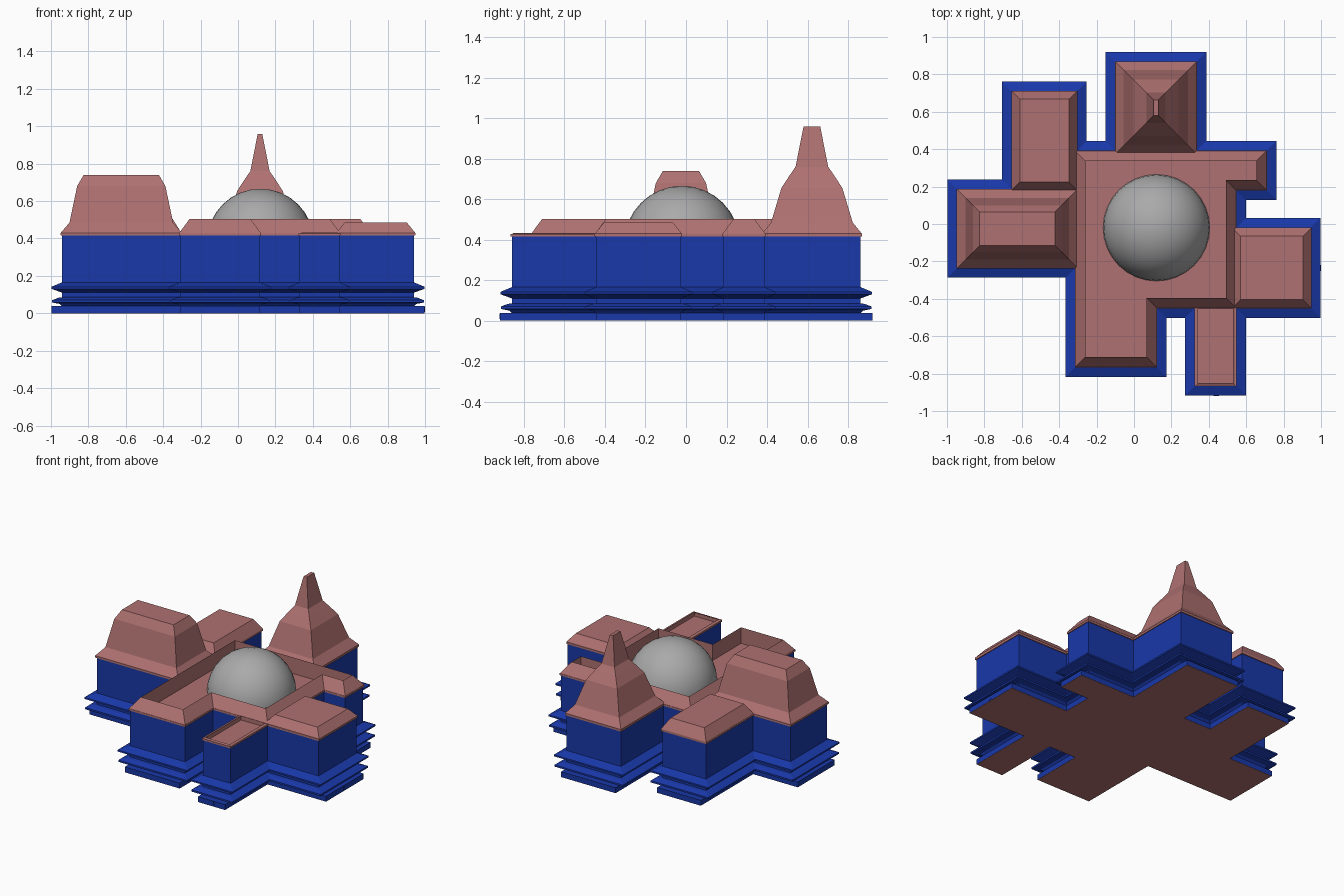
import bpy, bmesh
from mathutils import Vector

if "Cube" in bpy.data.objects:
    bpy.data.objects.remove(bpy.data.objects["Cube"])


def material(name, rgb):
    m = bpy.data.materials.new(name)
    m.diffuse_color = (*rgb, 1)
    m.use_nodes = True
    m.node_tree.nodes["Principled BSDF"].inputs["Base Color"].default_value = m.diffuse_color
    return m


BLUE = material("blue_wall", (0.0097, 0.04, 0.4))
BROWN = material("brown_roof", (0.43, 0.165, 0.165))
GREY = material("grey_dome", (0.4, 0.4, 0.4))


def offset(poly, d):
    """Mitred offset of a counter-clockwise right-angled outline."""
    out = []
    for i, p in enumerate(poly):
        p = Vector(p)
        a = (p - Vector(poly[i - 1])).normalized()
        b = (Vector(poly[(i + 1) % len(poly)]) - p).normalized()
        out.append(p + d * Vector((a.y + b.y, -a.x - b.x)))
    return out


def loft(name, poly, profile, mat, bottom=False, top=False):
    """Sweep an (offset, height) profile round an outline."""
    bm = bmesh.new()
    rings = [[bm.verts.new((p.x, p.y, z)) for p in offset(poly, d)]
             for d, z in profile]
    n = len(poly)
    for lo, hi in zip(rings, rings[1:]):
        for i in range(n):
            j = (i + 1) % n
            bm.faces.new((lo[i], lo[j], hi[j], hi[i]))
    if bottom:
        bm.faces.new(rings[0][::-1])
    if top:
        bm.faces.new(rings[-1])
    me = bpy.data.meshes.new(name)
    bm.to_mesh(me)
    bm.free()
    me.materials.append(mat)
    ob = bpy.data.objects.new(name, me)
    bpy.context.collection.objects.link(ob)
    return ob


def rect(x0, x1, y0, y1):
    return [(x0, y0), (x1, y0), (x1, y1), (x0, y1)]


def outline(e):
    """Building plan, counter-clockwise, with every wing end pushed out by e."""
    return [(-.94 - e, -.23), (-.31, -.23), (-.31, -.76 - e),
            (.118, -.76 - e), (.118, -.445), (.33, -.445), (.33, -.86 - e),
            (.542, -.86 - e), (.542, -.445), (.94 + e, -.445),
            (.94 + e, -.025), (.542, -.025), (.542, .185), (.705 + e, .185),
            (.705 + e, .387), (.33, .387), (.33, .862 + e), (-.095, .862 + e),
            (-.095, .387), (-.31, .387), (-.31, .705 + e), (-.65, .705 + e),
            (-.65, .18), (-.94 - e, .18)]


# Plinth, projecting only at the wing ends, over a brown underside
loft("plinth", outline(.058), [(0, .001), (0, .038)], BLUE, top=True)
loft("floor", outline(.058), [(0, 0), (0, .001)], BROWN, bottom=True)

# Walls with two pointed string courses
loft("walls", outline(0),
     [(0, .038), (.012, .05), (.054, .058), (.054, .07), (.02, .083),
      (0, .086), (0, .11), (.057, .131), (.057, .142), (0, .166),
      (0, .415)], BLUE)
loft("eaves", outline(0), [(0, .415), (.006, .415), (.006, .428), (-.01, .428)],
     BROWN)

# Central roof: sloping parapet round a sunken deck
main = [(-.31, -.76), (.118, -.76), (.118, -.445), (.542, -.445),
        (.542, .185), (.705, .185), (.705, .387), (-.31, .387)]
loft("central_parapet_and_deck", main,
     [(.006, .42), (.004, .43), (-.05, .503), (-.05, .39)], BROWN, top=True)

# Wing roofs: stacked hips with flat tops
hip = [(0, .42), (0, .43), (-.045, .503)]
loft("rear_left_roof", rect(-.655, -.303, .18, .712), hip, BROWN, top=True)
loft("right_roof", rect(.525, .948, -.45, -.02),
     [(0, .42), (0, .43), (-.045, .485)], BROWN, top=True)
loft("front_porch_roof", rect(.328, .545, -.866, -.44),
     [(0, .415), (0, .425), (-.015, .433), (-.015, .405)], BROWN, top=True)
loft("left_mansard_roof", rect(-.948, -.3, -.237, .187),
     [(0, .42), (0, .43), (-.047, .485), (-.088, .68), (-.123, .74)],
     BROWN, top=True)
loft("rear_spire_roof", rect(-.1, .335, .375, .868),
     [(0, .42), (0, .43), (-.045, .485), (-.096, .655), (-.135, .715),
      (-.166, .76), (-.205, .958)], BROWN, top=True)

# Small blind openings in the plinth
loft("front_plinth_door", rect(.425, .455, -.92, -.915),
     [(0, .008), (0, .036)], BLUE, bottom=True, top=True)
loft("right_plinth_door", rect(.995, 1.0, -.25, -.22),
     [(0, .008), (0, .036)], BLUE, bottom=True, top=True)

# Central dome
bpy.ops.mesh.primitive_uv_sphere_add(segments=32, ring_count=16, radius=.286,
                                     location=(.12, -.02, .38))
dome = bpy.context.object
dome.name = "dome"
dome.data.materials.append(GREY)
bpy.ops.object.shade_smooth_by_angle()
